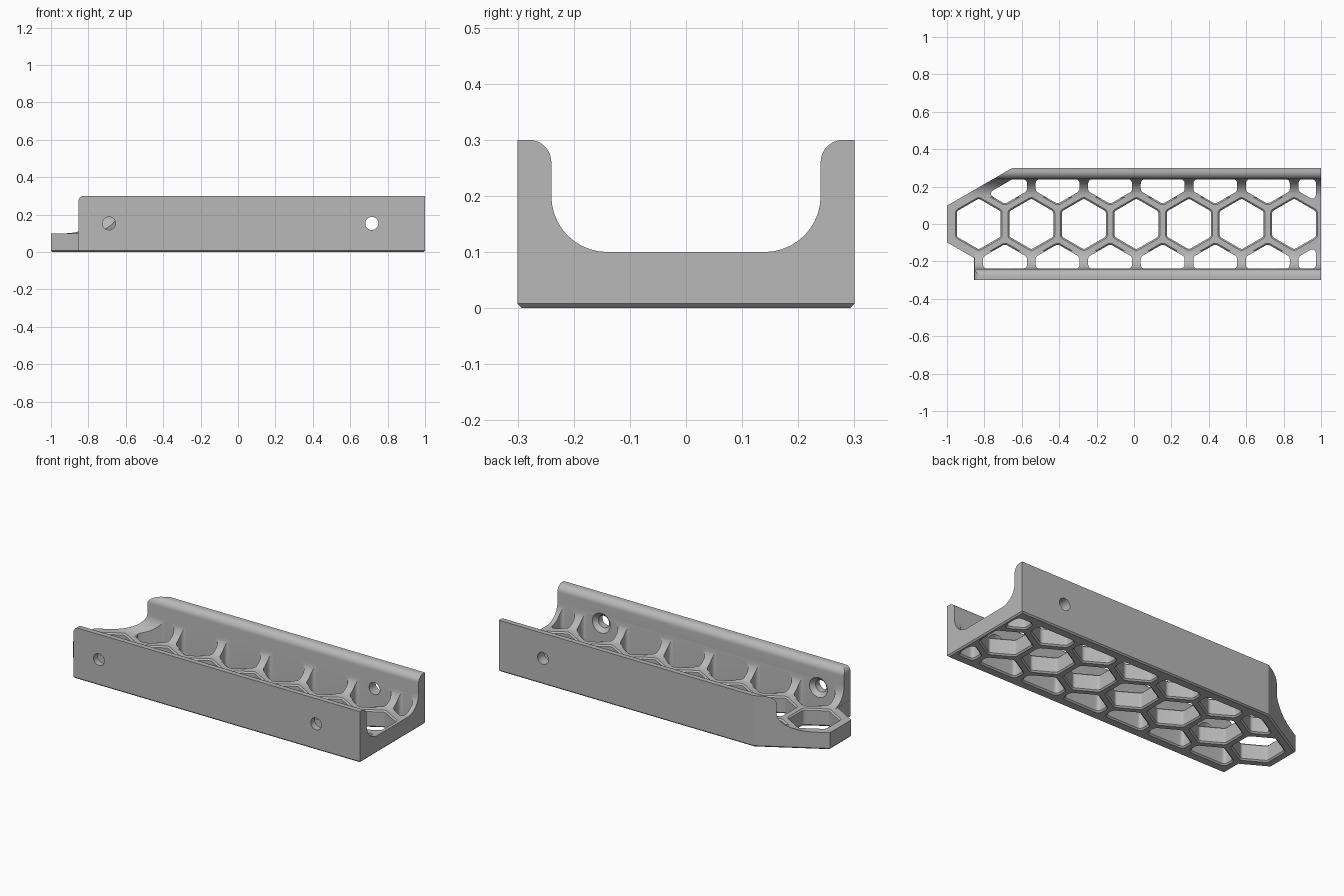
import bpy, bmesh, math
from mathutils import Vector

if "Cube" in bpy.data.objects:
    bpy.data.objects.remove(bpy.data.objects["Cube"], do_unlink=True)

PITCH = 0.281            # spacing of the honeycomb
APOTHEM = 0.1175         # half width of one cell
FIRST_X = -0.83
ROW_Y = PITCH * math.sqrt(3) / 2
WALL_Y, TOP_Z = 0.239, 0.3


def outward(poly, dist):
    """Offset a counter-clockwise outline by dist."""
    out = []
    for i, p in enumerate(poly):
        a = (p - poly[i - 1]).normalized()
        b = (poly[(i + 1) % len(poly)] - p).normalized()
        na, nb = Vector((a.y, -a.x)), Vector((b.y, -b.x))
        out.append(p + (na + nb) * (dist / (1 + na.dot(nb))))
    return out


def clip(poly, normal, dist):
    """Keep the part of a convex outline where normal . p <= dist."""
    n, out = Vector(normal), []
    for i, p in enumerate(poly):
        q = poly[(i + 1) % len(poly)]
        dp, dq = n.dot(p) - dist, n.dot(q) - dist
        if dp <= 0:
            out.append(p)
        if dp * dq < 0:
            out.append(p.lerp(q, dp / (dp - dq)))
    return out


def rounded(poly, radius, steps=6):
    """Replace every corner of an outline by a short curve."""
    out = []
    for i, p in enumerate(poly):
        a, b = poly[i - 1] - p, poly[(i + 1) % len(poly)] - p
        turn = math.pi - a.angle(b)
        t = min(radius * math.tan(turn / 2), 0.45 * a.length, 0.45 * b.length)
        s, e = p + a.normalized() * t, p + b.normalized() * t
        for k in range(steps + 1):
            f = k / steps
            out.append(s.lerp(p, f).lerp(p.lerp(e, f), f))
    return out


def arc(cx, cy, r, start, end, steps=10):
    angles = [math.radians(start + (end - start) * k / steps) for k in range(steps + 1)]
    return [Vector((cx + r * math.cos(a), cy + r * math.sin(a))) for a in angles]


def loft(bm, poly, layers, place):
    """Closed solid through (offset, height) layers of an outline."""
    rings = [[bm.verts.new(place(p.x, p.y, h)) for p in outward(poly, off)]
             for off, h in layers]
    n = len(poly)
    for lo, hi in zip(rings, rings[1:]):
        for i in range(n):
            j = (i + 1) % n
            bm.faces.new((lo[i], lo[j], hi[j], hi[i]))
    bm.faces.new(rings[0][::-1])
    bm.faces.new(rings[-1])


def make(name, bm):
    bmesh.ops.recalc_face_normals(bm, faces=bm.faces[:])
    mesh = bpy.data.meshes.new(name)
    bm.to_mesh(mesh)
    bm.free()
    ob = bpy.data.objects.new(name, mesh)
    bpy.context.scene.collection.objects.link(ob)
    return ob


def boolean(target, tool, operation):
    """Apply a boolean, trying the second solver if the first leaves nothing."""
    tool.hide_render = True
    mod = target.modifiers.new(tool.name, 'BOOLEAN')
    mod.operation, mod.object = operation, tool
    for solver in ('EXACT', 'MANIFOLD'):
        mod.solver = solver
        depsgraph = bpy.context.evaluated_depsgraph_get()
        result = bpy.data.meshes.new_from_object(target.evaluated_get(depsgraph))
        if len(result.polygons):
            target.data = result
            break
    target.modifiers.clear()
    bpy.data.objects.remove(tool, do_unlink=True)


def plan(u, v, w): return (u, v, w)
def side(u, v, w): return (w, u, v)
def front(u, v, w): return (u, w, v)


# Tray body: plan outline with a chamfered lower edge
outline = [Vector(p) for p in ((1, -0.3), (1, 0.3), (-0.65, 0.3), (-1, 0.098),
                               (-1, -0.098), (-0.855, -0.182), (-0.855, -0.3))]
bm = bmesh.new()
loft(bm, outline, [(-0.008, 0), (0, 0.008), (0, 0.4)], plan)
tray = make("honeycomb_tray", bm)

# U-shaped cross-section with rounded rims and coved inner corners
half = [Vector((0.35, -0.05)), Vector((0.35, TOP_Z))]
half += arc(0.28, 0.26, 0.04, 90, 180) + arc(0.14, 0.2, 0.1, 0, -90)
section = half + [Vector((-p.x, p.y)) for p in reversed(half)]
bm = bmesh.new()
loft(bm, section, [(0, -1.1), (0, 1.1)], side)
boolean(tray, make("section_cutter", bm), 'INTERSECT')

# Rounded end of the front wall, and flat tab beyond it
bm = bmesh.new()
corner = [Vector((-1.1, 0.1005)), Vector((-0.854, 0.1005))]
corner += arc(-0.824, 0.2702, 0.03, 180, 90) + [Vector((-0.824, 0.4)), Vector((-1.1, 0.4))]
loft(bm, corner, [(0, -0.4), (0, 0)], front)
boolean(tray, make("wall_end_cutter", bm), 'DIFFERENCE')


# Honeycomb openings: a full middle row and two rows clipped by the walls
def hexagon(x, y):
    points = arc(x, y, APOTHEM * 2 / math.sqrt(3), 30, 390, 6)
    return points[:-1]


cells, rims = bmesh.new(), bmesh.new()
for i in range(7):
    x = FIRST_X + PITCH * i
    loft(cells, rounded(hexagon(x, 0), 0.02),
         [(0.018, -0.01), (0, 0.008), (0, 0.092), (0.018, 0.11)], plan)
    for s in (1, -1):
        cell = clip(hexagon(x + PITCH / 2, s * ROW_Y), (0, s), WALL_Y)
        if i == 6:
            cell = clip(cell, (1, 0), 0.973)
        if i == 0 and s > 0:
            cell = clip(cell, (-0.5, math.sqrt(3) / 2), -FIRST_X / 2 + APOTHEM)
        cell = rounded(cell, 0.025)
        loft(cells, cell, [(0.018, -0.01), (0, 0.008), (0, 0.35)], plan)
        # Chamfer where a whole cell meets the flat floor
        if i < 6:
            lip = clip(cell, (0, s), 0.137)
            loft(rims, lip, [(-0.004, 0.088), (0.01, 0.102)], plan)
boolean(tray, make("cell_cutter", cells), 'DIFFERENCE')
boolean(tray, make("rim_cutter", rims), 'DIFFERENCE')

# Screw holes: two countersunk in the front wall, one plain in the back wall
bm = bmesh.new()
for x in (FIRST_X + PITCH / 2, FIRST_X + PITCH * 5.5):
    circle = arc(x, 0.153, 0.035, 0, 360, 32)[:-1]
    loft(bm, circle, [(0, -0.4), (0, -0.262), (0.024, -0.238), (0.024, -0.2)], front)
loft(bm, circle, [(0, 0.2), (0, 0.4)], front)
boolean(tray, make("screw_hole_cutter", bm), 'DIFFERENCE')

# Grey finish
grey = bpy.data.materials.new("grey_plastic")
grey.use_nodes = True
color = (0.48, 0.48, 0.48, 1)
grey.diffuse_color = color
grey.node_tree.nodes["Principled BSDF"].inputs["Base Color"].default_value = color
tray.data.materials.clear()
tray.data.materials.append(grey)

bpy.ops.object.select_all(action='DESELECT')
tray.select_set(True)
bpy.context.view_layer.objects.active = tray
bpy.ops.object.shade_smooth_by_angle(angle=math.radians(25))
